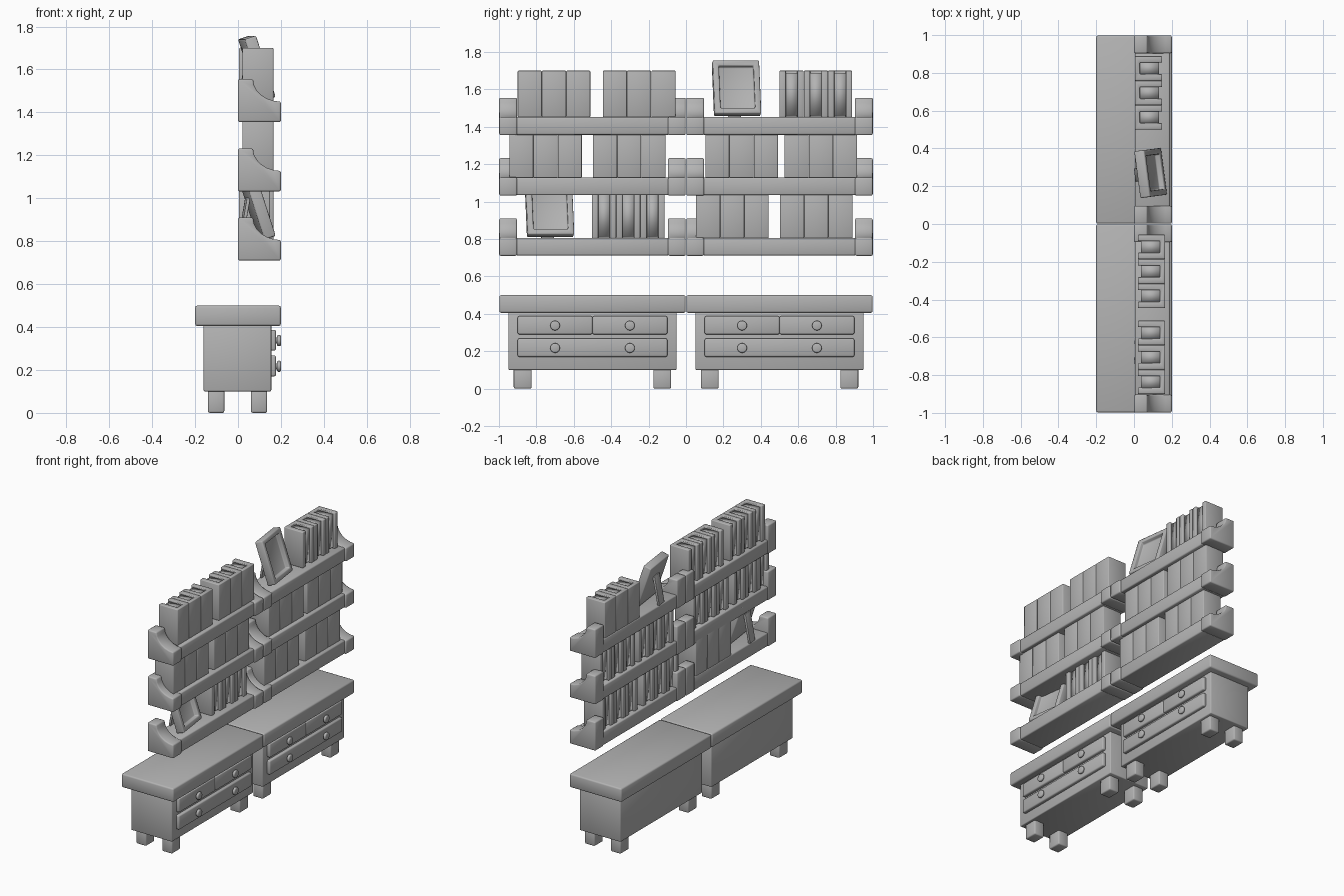
import bpy, bmesh, math
from mathutils import Matrix, Vector

cube = bpy.data.objects.get("Cube")
if cube:
    bpy.data.objects.remove(cube, do_unlink=True)

grey = bpy.data.materials.new("plain grey")
grey.use_nodes = True
GREY = (0.45, 0.45, 0.45, 1)
grey.diffuse_color = GREY
grey.node_tree.nodes["Principled BSDF"].inputs["Base Color"].default_value = GREY


def finish(name, bm, bevel=0.0, matrix=None):
    """Turn a bmesh into a softly bevelled, smooth object."""
    bmesh.ops.recalc_face_normals(bm, faces=bm.faces)
    for f in bm.faces:
        f.smooth = True
    mesh = bpy.data.meshes.new(name)
    bm.to_mesh(mesh)
    bm.free()
    mesh.materials.append(grey)
    ob = bpy.data.objects.new(name, mesh)
    bpy.context.collection.objects.link(ob)
    if matrix:
        ob.matrix_world = matrix
    if bevel:
        mod = ob.modifiers.new("soft edges", 'BEVEL')
        mod.width = bevel
        mod.segments = 2
        mod.limit_method = 'ANGLE'
        mod.angle_limit = math.radians(40)
    return ob


def box_mesh(lo, hi):
    lo, hi = Vector(lo), Vector(hi)
    bm = bmesh.new()
    bmesh.ops.create_cube(bm, size=1)
    bmesh.ops.scale(bm, vec=hi - lo, verts=bm.verts)
    bmesh.ops.translate(bm, vec=(lo + hi) / 2, verts=bm.verts)
    return bm


def box(name, x, y, z, bevel=0.008, matrix=None):
    lo, hi = zip(x, y, z)
    return finish(name, box_mesh(lo, hi), bevel, matrix)


def extrude(name, points, offset, bevel):
    """Extrude a closed 3D outline along an offset."""
    bm = bmesh.new()
    face = bm.faces.new([bm.verts.new(p) for p in points])
    new = bmesh.ops.extrude_face_region(bm, geom=[face])["geom"]
    bmesh.ops.translate(bm, vec=offset, verts=[v for v in new if isinstance(v, bmesh.types.BMVert)])
    return finish(name, bm, bevel)


# Sideboards
def knob(y, z):
    for name, x, r, depth in (("knob_stem", 0.178, 0.014, 0.02), ("knob_head", 0.191, 0.026, 0.018)):
        bm = bmesh.new()
        bmesh.ops.create_cone(bm, cap_ends=True, segments=20, radius1=r, radius2=r, depth=depth)
        place = Matrix.Translation((x, y, z)) @ Matrix.Rotation(math.pi / 2, 4, 'Y')
        finish(name, bm, 0.006, place)


def sideboard(c):
    box("sideboard_top", (-0.2, 0.2), (c - 0.498, c + 0.498), (0.405, 0.5), 0.01)
    box("sideboard_body", (-0.16, 0.155), (c - 0.45, c + 0.45), (0.1, 0.41), 0.006)
    for x in (-0.102, 0.098):
        for y in (c - 0.373, c + 0.373):
            box("sideboard_leg", (x - 0.038, x + 0.038), (y - 0.048, y + 0.048), (0, 0.11))
    box("wide_drawer", (0.145, 0.177), (c - 0.4, c + 0.4), (0.17, 0.268))
    for s in (-1, 1):
        box("small_drawer", (0.145, 0.177), (c + s * 0.2 - 0.2, c + s * 0.2 + 0.2), (0.29, 0.387))
        for z in (0.217, 0.337):
            knob(c + s * 0.2, z)


# Wall shelves with curved end brackets
def shelf(c, z):
    curve = [(0.2 - 0.13 * math.sin(a), 0.2 - 0.105 * math.cos(a))
             for a in (math.radians(d) for d in range(0, 91, 15))]
    outline = [(0, 0), (0.2, 0)] + curve + [(0, 0.2)]
    for y in (c - 0.4985, c + 0.4035):
        extrude("shelf_bracket", [(px, y, z + pz) for px, pz in outline], (0, 0.095, 0), 0.008)
    box("shelf_plank", (0.004, 0.19), (c - 0.41, c + 0.41), (z + 0.002, z + 0.096))


# Books: folded cover around a recessed page block
def book(y, z, flip):
    def fx(v):
        return 0.149 - v if flip else 0.02 + v
    t, w = 0.034, 0.129
    cover = [(0, 0), (0.145, 0), (0.145, w), (0, w), (0, w - t), (0.118, w - t), (0.118, t), (0, t)]
    extrude("book_cover", [(fx(px), y + py, z) for px, py in cover], (0, 0, 0.25), 0.005)
    box("book_pages", sorted((fx(0.016), fx(0.125))), (y + 0.03, y + w - 0.03), (z + 0.01, z + 0.238), 0)


def book_row(start, z, flip=False):
    for i in range(3):
        book(start + i * 0.1297, z, flip)


# Picture frame leaning on a rear strut
def picture_frame(y, z):
    bm = box_mesh((-0.028, -0.125, -0.15), (0.028, 0.125, 0.15))
    bm.normal_update()
    front = max(bm.faces, key=lambda f: f.normal.x)
    bmesh.ops.inset_region(bm, faces=[front], thickness=0.045)
    new = bmesh.ops.extrude_face_region(bm, geom=[front])["geom"]
    bmesh.ops.translate(bm, vec=(-0.03, 0, 0), verts=[v for v in new if isinstance(v, bmesh.types.BMVert)])
    bmesh.ops.delete(bm, geom=[front], context='FACES')
    turn = Matrix.Translation((0.088, y, z + 0.156)) @ Matrix.Rotation(math.radians(7.5), 4, 'Z')
    finish("picture_frame", bm, 0.007, turn @ Matrix.Rotation(math.radians(-18), 4, 'Y'))
    strut = turn @ Matrix.Translation((-0.06, 0, -0.055)) @ Matrix.Rotation(math.radians(10), 4, 'Y')
    box("frame_strut", (-0.008, 0.008), (-0.035, 0.035), (-0.1, 0.1), 0.003, strut)


for centre in (-0.5, 0.5):
    sideboard(centre)
    for level in (0.71, 1.032, 1.355):
        shelf(centre, level)

LOW, MID, HIGH = 0.803, 1.127, 1.45
for start, level, flip in (
        (-0.9, HIGH, False), (-0.445, HIGH, False), (0.5, HIGH, True),
        (-0.945, MID, False), (-0.498, MID, False), (0.103, MID, False), (0.527, MID, False),
        (-0.503, LOW, True), (0.053, LOW, False), (0.502, LOW, False)):
    book_row(start, level, flip)

picture_frame(0.27, HIGH)
picture_frame(-0.73, LOW)
